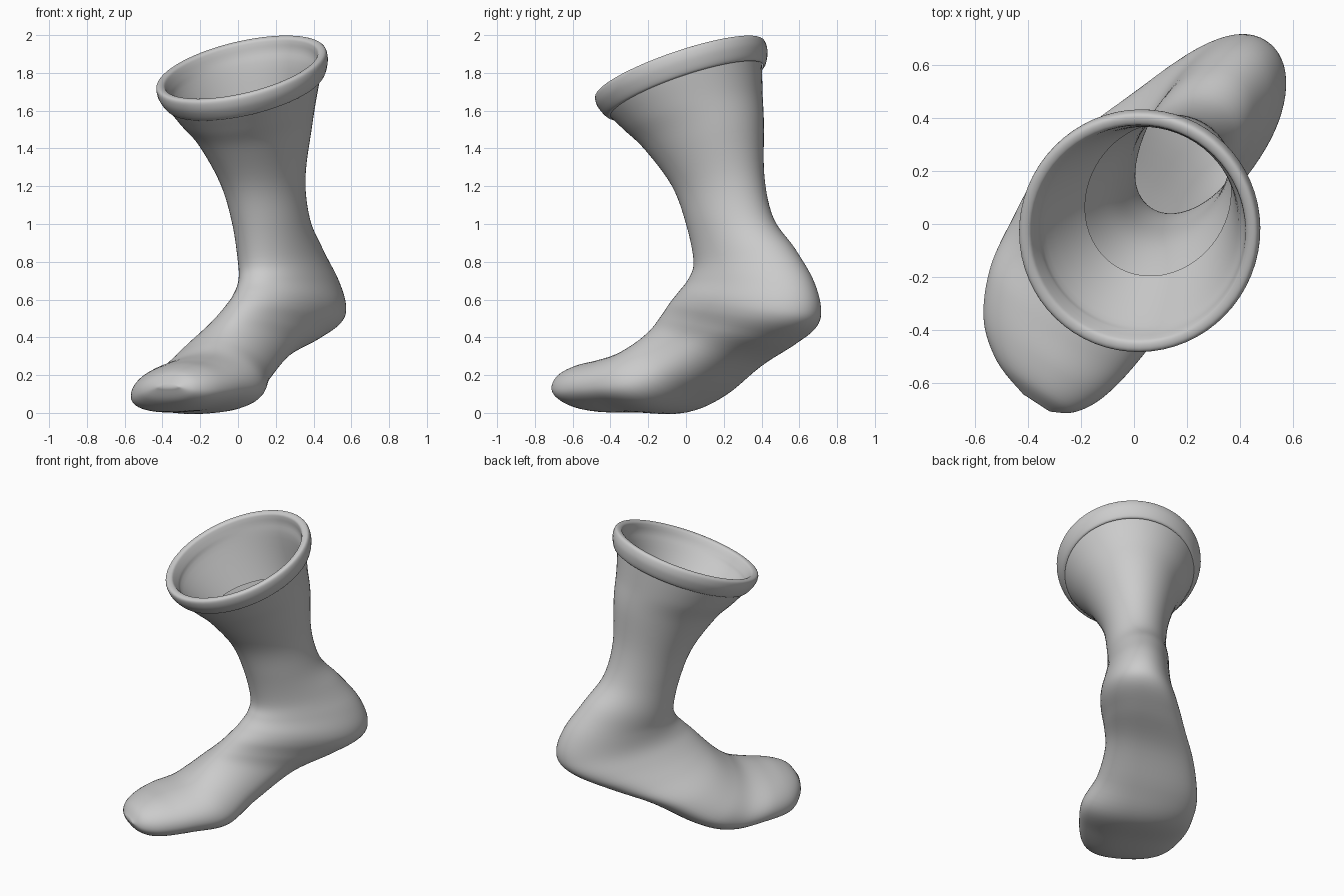
import bpy, bmesh, math
from mathutils import Vector

if "Cube" in bpy.data.objects:
    bpy.data.objects.remove(bpy.data.objects["Cube"])

D = Vector((0.546, 0.838, 0))    # toe-to-heel direction
W = Vector((0.838, -0.546, 0))   # sideways direction, towards the arch
Z = Vector((0, 0, 1))
SEG = 64


def spline(rows, n):
    # Catmull-Rom through the stations
    out = []
    for i in range(len(rows) - 1):
        a, b, c, d = (rows[min(max(i + j, 0), len(rows) - 1)] for j in (-1, 0, 1, 2))
        for s in range(n):
            t = s / n
            out.append([0.5 * (2 * q + (r - p) * t + (2 * p - 5 * q + 4 * r - v) * t * t
                               + (3 * q - p - 3 * r + v) * t ** 3)
                        for p, q, r, v in zip(a, b, c, d)])
    return out + [list(rows[-1])]


def ring(row, foot):
    # section through an upper/front point and a lower/back point, with own side widths
    ut, zt, ub, zb, w0, wl, wr, roll = row
    top, bot = D * ut + Z * zt + W * w0, D * ub + Z * zb + W * w0
    mid = top.lerp(bot, 0.5 + 0.1 * foot)
    pts = []
    for i in range(SEG):
        t = 2 * math.pi * i / SEG
        c, s = math.cos(t), math.sin(t)
        e = 1 - 0.1 * foot if s < 0 else 1
        c, s = math.copysign(abs(c) ** e, c), math.copysign(abs(s) ** e, s)
        v = (top - mid) * s if s > 0 else (bot - mid) * -s
        pts.append(mid + v + (W + Z * roll) * (c * (wr if c > 0 else wl)))
    return pts


def loft(name, rows, n, foot=lambda f: 0, cap=False):
    bm = bmesh.new()
    rows = spline(rows, n)
    rings = [[bm.verts.new(p) for p in ring(r, foot(i / n))] for i, r in enumerate(rows)]
    for a, b in zip(rings, rings[1:]):
        for i in range(SEG):
            j = (i + 1) % SEG
            bm.faces.new((a[i], b[i], b[j], a[j]))
    if cap:
        bm.faces.new(rings[-1])
    bmesh.ops.recalc_face_normals(bm, faces=bm.faces)
    me = bpy.data.meshes.new(name)
    bm.to_mesh(me)
    bm.free()
    me.shade_smooth()
    ob = bpy.data.objects.new(name, me)
    bpy.context.collection.objects.link(ob)
    return ob


# Leg, heel and foot: front u, z, back u, z, centre, left width, right width, roll
body = [
    (-.425, 1.61, .415, 1.89, .03, .415, .415, 0),
    (-.41, 1.575, .42, 1.86, .03, .41, .41, 0),
    (-.315, 1.49, .435, 1.71, .025, .355, .355, 0),
    (-.20, 1.39, .46, 1.54, .025, .285, .285, 0),
    (-.045, 1.20, .475, 1.25, .02, .21, .205, 0),
    (.04, 1.0, .54, 1.03, .02, .185, .185, 0),
    (.086, .80, .675, .875, .02, .19, .19, 0),
    (.06, .71, .80, .71, .035, .2, .2, 0),
    (0, .64, .85, .56, .04, .215, .22, .03),
    (-.06, .58, .805, .46, .035, .25, .22, .08),
    (-.13, .505, .62, .37, .02, .30, .20, .13),
    (-.20, .435, .36, .275, 0, .36, .195, .18),
    (-.28, .37, .09, .115, -.01, .395, .235, .18),
    (-.37, .315, -.13, .01, 0, .395, .30, .11),
    (-.50, .28, -.38, .008, 0, .365, .295, .08),
    (-.62, .255, -.60, .012, .02, .30, .24, .08),
    (-.715, .215, -.715, .06, .05, .20, .15, .05),
    (-.765, .15, -.765, .13, .06, .06, .06, .02),
]
loft("sock_body", body, 6, lambda f: min(max((f - 6.5) / 3, 0), 1), cap=True)


# Tilted rolled cuff with a short inner lining
def cuff_row(r, h):
    slope = 0.39
    k = h / math.hypot(1, slope)
    u, z = -.02 - slope * k, 1.822 + k
    return (u - r, z - slope * r, u + r, z + slope * r, .032, r, r, 0)


profile = [(.405, -.125), (.418, -.12), (.434, -.095), (.449, -.055), (.452, -.02),
           (.446, .0), (.43, .006), (.41, .0), (.40, -.02), (.388, -.06)]
lining = [(-.35, 1.57, .385, 1.82, .025, .36, .36, 0),
          (-.17, 1.41, .425, 1.54, .025, .265, .265, 0)]
loft("cuff", [cuff_row(r, h) for r, h in profile] + lining, 4)
